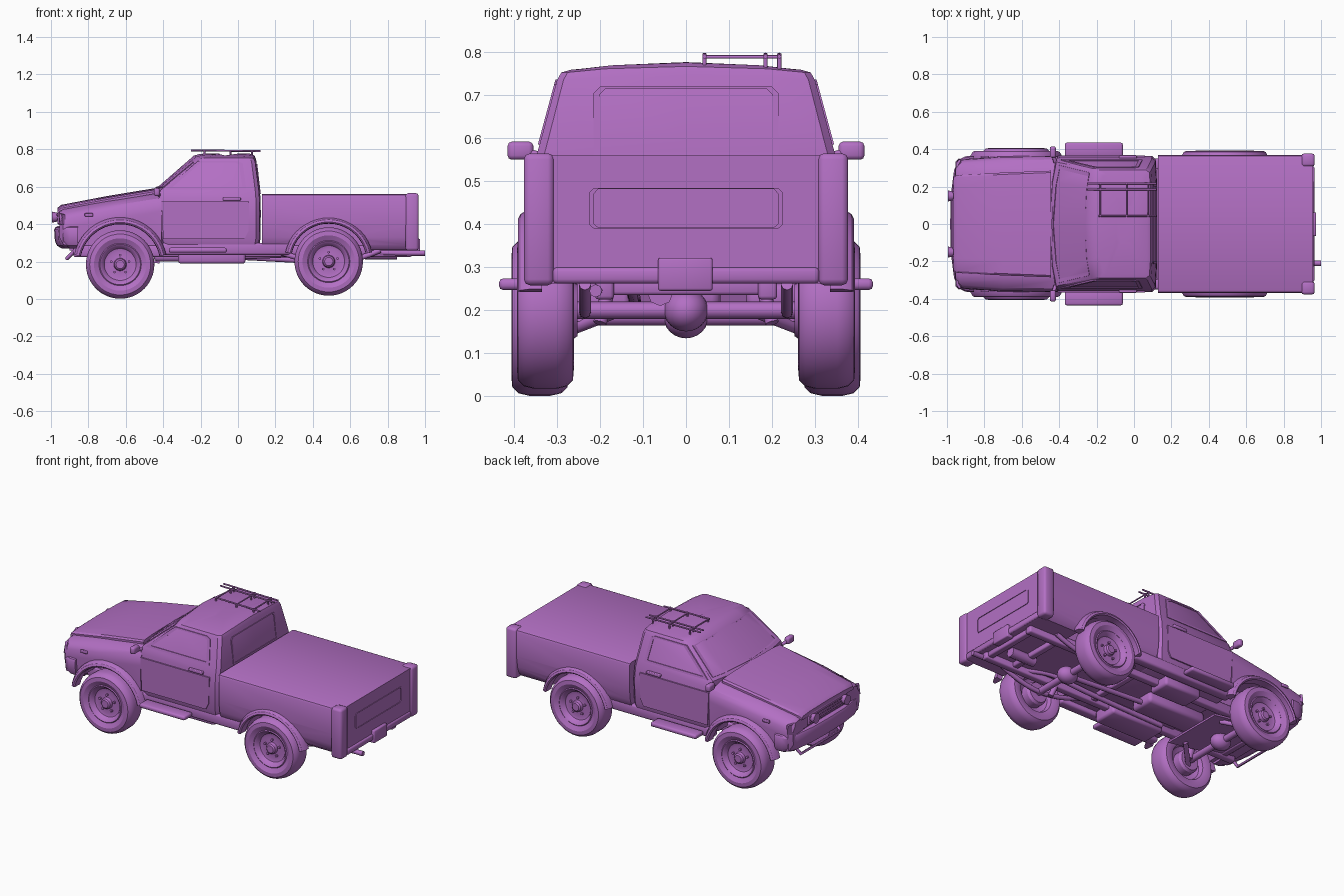
import bpy, bmesh
from math import sin, cos, pi, radians
from mathutils import Vector, Matrix

if "Cube" in bpy.data.objects:
    bpy.data.objects.remove(bpy.data.objects["Cube"])

paint = bpy.data.materials.new("purple")
paint.use_nodes = True
paint.diffuse_color = (0.45, 0.16, 0.55, 1)
paint.node_tree.nodes["Principled BSDF"].inputs["Base Color"].default_value = paint.diffuse_color


def finish(name, bm, angle=32):
    bmesh.ops.remove_doubles(bm, verts=bm.verts, dist=1e-5)
    bmesh.ops.recalc_face_normals(bm, faces=bm.faces)
    for f in bm.faces:
        f.smooth = True
    for e in bm.edges:
        e.smooth = len(e.link_faces) == 2 and e.calc_face_angle(0) < radians(angle)
    me = bpy.data.meshes.new(name)
    bm.to_mesh(me)
    bm.free()
    me.materials.append(paint)
    ob = bpy.data.objects.new(name, me)
    bpy.context.collection.objects.link(ob)
    return ob


def loft(name, rings, cap=True, closed=True):
    bm = bmesh.new()
    rows = [[bm.verts.new(p) for p in r] for r in rings]
    n = len(rows[0])
    pairs = list(zip(rows, rows[1:])) + ([] if closed else [(rows[-1], rows[0])])
    for a, b in pairs:
        for i in range(n):
            bm.faces.new((a[i], a[(i + 1) % n], b[(i + 1) % n], b[i]))
    if cap and closed:
        bm.faces.new(rows[0])
        bm.faces.new(rows[-1])
    return finish(name, bm)


def both(half):
    # complete a half ring across the centre plane
    return half + [(x, -y, z) for x, y, z in reversed(half) if y > 0]


def box(name, lo, hi, bevel=0.008):
    bm = bmesh.new()
    size = [b - a for a, b in zip(lo, hi)]
    mid = [(a + b) / 2 for a, b in zip(lo, hi)]
    bmesh.ops.create_cube(bm, size=1, matrix=Matrix.Translation(mid) @ Matrix.Diagonal((*size, 1)))
    if bevel:
        bmesh.ops.bevel(bm, geom=bm.edges[:], offset=bevel, segments=2, affect='EDGES', profile=0.5)
    return finish(name, bm, 50)


def lathe(name, profile, centre, side=1, steps=40):
    # profile of (radius, outward distance) turned about the y axis
    c = Vector(centre)
    rings = [[c + Vector((r * cos(2 * pi * i / steps), side * d, r * sin(2 * pi * i / steps)))
              for i in range(steps)] for r, d in profile]
    return loft(name, rings)


def tube(name, pts, r, smooth=False):
    cu = bpy.data.curves.new(name, 'CURVE')
    cu.dimensions = '3D'
    cu.bevel_depth, cu.bevel_resolution, cu.use_fill_caps = r, 2, True
    sp = cu.splines.new('NURBS' if smooth else 'POLY')
    sp.points.add(len(pts) - 1)
    for p, co in zip(sp.points, pts):
        p.co = (*co, 1)
    if smooth:
        sp.use_endpoint_u, sp.order_u = True, 3
    tmp = bpy.data.objects.new(name + "_path", cu)
    me = bpy.data.meshes.new_from_object(tmp)
    bm = bmesh.new()
    bm.from_mesh(me)
    bpy.data.objects.remove(tmp)
    bpy.data.meshes.remove(me)
    return finish(name, bm, 50)


def panel(name, pts, push, hole=0):
    # thin plate on a surface, or a frame when hole is the inner scale
    pts, push = [Vector(p) for p in pts], Vector(push)
    outer, back = [p + push for p in pts], [p - push for p in pts]
    if not hole:
        return loft(name, [back, outer])
    mid = sum(pts, Vector()) / len(pts)
    inner = [mid + (p - mid) * hole for p in pts]
    return loft(name, [back, outer, [p + push for p in inner], [p - push for p in inner]], closed=False)


def cut(ob, cutters):
    for c in cutters:
        m = ob.modifiers.new("cut", 'BOOLEAN')
        m.operation, m.object, m.solver = 'DIFFERENCE', c, 'EXACT'
    bpy.context.view_layer.update()
    ev = ob.evaluated_get(bpy.context.evaluated_depsgraph_get())
    bm = bmesh.new()
    bm.from_mesh(ev.to_mesh())
    name = ob.name
    for o in [ob] + cutters:
        bpy.data.objects.remove(o)
    return finish(name, bm)


def wells(x, z, r):
    return [lathe("well_cutter", [(r, -0.1), (r, 0.2)], (x, s * 0.3, z), s) for s in (1, -1)]


AXLES = {"front": (-0.63, 0.184, 0.34, 1.0), "rear": (0.485, 0.2, 0.327, 0.94)}


# Nose: fenders and engine bay
def nose_ring(x, top, w, bottom):
    return both([(x, 0, top), (x, 0.27, top - 0.012), (x, 0.3, top - 0.022), (x, w - 0.02, top - 0.04),
                 (x, w - 0.004, top - 0.065), (x, w, top - 0.11), (x, w - 0.008, bottom), (x, 0, bottom)])


nose = loft("front_fenders", [nose_ring(-0.955, 0.475, 0.325, 0.33), nose_ring(-0.935, 0.49, 0.345, 0.29),
                              nose_ring(-0.7, 0.535, 0.362, 0.27), nose_ring(-0.41, 0.58, 0.364, 0.27)])
cut(nose, wells(-0.63, 0.184, 0.222))


def hood_ring(x, z, w):
    return both([(x, 0, z), (x, w * 0.7, z - 0.003), (x, w - 0.01, z - 0.009),
                 (x, w, z - 0.018), (x, w, z - 0.03), (x, 0, z - 0.03)])


loft("hood", [hood_ring(-0.965, 0.487, 0.25), hood_ring(-0.945, 0.503, 0.262),
              hood_ring(-0.7, 0.55, 0.275), hood_ring(-0.445, 0.592, 0.285)])


# Cab, from sill to roof
def cab_ring(z, front, rear, w, sweep=0.035, crown=0):
    return both([(front, 0, z + crown), (front + sweep * 0.4, w * 0.65, z + crown * 0.6),
                 (front + sweep, w * 0.97, z), (front + sweep + 0.02, w, z), (rear - 0.025, w, z),
                 (rear - 0.006, w * 0.95, z), (rear, w * 0.65, z + crown * 0.6), (rear, 0, z + crown)])


loft("cab", [cab_ring(0.29, -0.43, 0.115, 0.348), cab_ring(0.32, -0.44, 0.12, 0.357),
             cab_ring(0.46, -0.45, 0.122, 0.363), cab_ring(0.54, -0.455, 0.12, 0.354),
             cab_ring(0.58, -0.45, 0.117, 0.342), cab_ring(0.735, -0.26, 0.097, 0.3, crown=0.01),
             cab_ring(0.753, -0.235, 0.088, 0.29, crown=0.014), cab_ring(0.76, -0.2, 0.07, 0.265, crown=0.016),
             cab_ring(0.767, -0.1, 0.0, 0.1, 0.01, 0.01)])
panel("windshield_frame", [(-0.438, 0, 0.592), (-0.42, 0.22, 0.592), (-0.4, 0.315, 0.592), (-0.235, 0.275, 0.728),
                           (-0.25, 0.18, 0.734), (-0.258, 0, 0.738), (-0.25, -0.18, 0.734), (-0.235, -0.275, 0.728),
                           (-0.4, -0.315, 0.592), (-0.42, -0.22, 0.592)], (-0.004, 0, 0.004), 0.93)
panel("rear_window_frame", [(0.118, -0.215, 0.56), (0.118, 0.215, 0.56), (0.101, 0.215, 0.705), (0.1, 0.2, 0.72),
                            (0.1, -0.2, 0.72), (0.101, -0.215, 0.705)], (0.004, 0, 0), 0.93)


def cab_side(z):
    return 0.342 - (z - 0.58) * 0.271


# Doors, windows, mirrors and steps on each side
for side, s in (("left", 1), ("right", -1)):
    out = (0, 0.004 * s, 0)
    panel(side + "_door", [(x, s * 0.361, z) for x, z in ((-0.4, 0.32), (0.035, 0.32), (0.055, 0.36), (0.06, 0.52),
                                                         (-0.41, 0.52))], out)
    window = [(-0.39, 0.585), (-0.215, 0.737), (0.0, 0.737), (0.025, 0.725), (0.045, 0.585)]
    panel(side + "_window_frame", [(x, s * cab_side(z), z) for x, z in window], out, 0.86)
    box(side + "_door_handle", (-0.08, s * 0.358 - 0.01, 0.525), (0.015, s * 0.358 + 0.01, 0.543), 0.004)
    box(side + "_mirror", (-0.45, s * 0.385 - 0.03, 0.55), (-0.418, s * 0.385 + 0.03, 0.592), 0.01)
    tube(side + "_mirror_arm", [(-0.42, s * 0.33, 0.555), (-0.432, s * 0.37, 0.567)], 0.01)
    box(side + "_side_step", (-0.37, s * 0.395 - 0.04, 0.247), (-0.06, s * 0.395 + 0.04, 0.274), 0.01)
    box(side + "_sill", (-0.42, s * 0.32 - 0.03, 0.235), (0.28, s * 0.32 + 0.03, 0.3), 0.012)
    box(side + "_side_marker", (-0.82, s * 0.358 - 0.006, 0.44), (-0.775, s * 0.358 + 0.006, 0.458), 0.004)
    # lamps
    panel(side + "_headlight", [(-0.955, s * 0.19, 0.395), (-0.948, s * 0.33, 0.395), (-0.93, s * 0.348, 0.4),
                                (-0.93, s * 0.343, 0.45), (-0.945, s * 0.32, 0.455), (-0.955, s * 0.19, 0.465)],
          (-0.006, 0.003 * s, 0))
    bm = bmesh.new()
    bmesh.ops.create_cone(bm, cap_ends=True, segments=20, radius1=0.03, radius2=0.022, depth=0.035,
                          matrix=Matrix.Translation((-0.978, s * 0.15, 0.437)) @ Matrix.Rotation(pi / 2, 4, 'Y'))
    finish(side + "_round_lamp", bm)
    # tail posts
    box(side + "_tail_post", (0.895, s * 0.342 - 0.035, 0.258), (0.966, s * 0.342 + 0.035, 0.565), 0.014)
    # chassis
    box(side + "_frame_rail", (-0.88, s * 0.19 - 0.022, 0.225), (0.93, s * 0.19 + 0.022, 0.285))
    tube(side + "_leaf_spring", [(0.2, s * 0.235, 0.26), (0.35, s * 0.235, 0.2), (0.6, s * 0.235, 0.19),
                                 (0.76, s * 0.235, 0.26)], 0.014, True)
    tube(side + "_shock", [(0.44, s * 0.2, 0.17), (0.4, s * 0.17, 0.29)], 0.016)
    tube(side + "_front_spring", [(-0.6, s * 0.24, 0.17), (-0.63, s * 0.22, 0.35)], 0.022)
    tube(side + "_control_arm", [(-0.63, s * 0.28, 0.15), (-0.5, s * 0.15, 0.2)], 0.014)

    # wheels and flares
    for end, (x, z, y, k) in AXLES.items():
        tyre = [(0.001, 0.055), (0.022, 0.055), (0.03, 0.048), (0.034, 0.03), (0.07, 0.026), (0.085, 0.03),
                (0.098, 0.05), (0.108, 0.056), (0.113, 0.052), (0.14, 0.066), (0.163, 0.064), (0.177, 0.05),
                (0.183, 0.025), (0.183, -0.025), (0.177, -0.05), (0.163, -0.064), (0.14, -0.066),
                (0.11, -0.055), (0.1, -0.03), (0.06, -0.01), (0.001, -0.01)]
        lathe(f"{end}_{side}_wheel", tyre, (x, s * y, z), s, 48)
        for i in range(5):
            a = 2 * pi * i / 5 + pi / 2
            lathe(f"{end}_{side}_lug_nut", [(0.007, 0.02), (0.007, 0.04), (0.003, 0.042)],
                  (x + 0.05 * cos(a), s * y, z + 0.05 * sin(a)), s, 8)
        lathe(f"{end}_{side}_brake_drum", [(0.06, -0.075), (0.07, -0.06), (0.07, 0)], (x, s * y, z), s, 24)
        section = [(0.215, 0.335), (0.217, 0.385), (0.225, 0.391), (0.238, 0.385), (0.252, 0.362), (0.252, 0.335)]
        arc = [radians(12 + 156 * i / 20) for i in range(21)]
        loft(f"{end}_{side}_flare", [[(x + k * r * cos(a), s * w, z + k * r * sin(a)) for r, w in section]
                                     for a in arc])

# Front face and bumper
box("grille", (-0.966, -0.185, 0.4), (-0.94, 0.185, 0.468), 0.006)
for z in (0.417, 0.434, 0.451):
    box("grille_slat", (-0.971, -0.175, z - 0.004), (-0.95, 0.175, z + 0.004), 0.002)
loft("front_bumper", [both([(-0.983 + d, 0, z), (-0.98 + d, 0.15, z), (-0.962 + d, 0.29, z), (-0.935 + d, 0.345 - d, z),
                            (-0.9, 0.362 - d, z), (-0.855, 0.364 - d, z), (-0.855, 0, z)])
                      for z, d in ((0.27, 0.04), (0.285, 0.015), (0.31, 0.004), (0.37, 0), (0.382, 0.006), (0.39, 0.02))])
tube("front_tow_bar", [(-0.86, -0.2, 0.27), (-0.915, -0.19, 0.215), (-0.915, 0.19, 0.215), (-0.86, 0.2, 0.27)], 0.01)
panel("skid_plate", [(-0.9, -0.2, 0.265), (-0.9, 0.2, 0.265), (-0.42, 0.2, 0.195), (-0.42, -0.2, 0.195)], (0, 0, 0.006))

# Bed with flat cover
bed_half = [(0, 0.56), (0.352, 0.56), (0.363, 0.555), (0.368, 0.545), (0.368, 0.4), (0.36, 0.33),
            (0.345, 0.285), (0.32, 0.262), (0, 0.262)]
bed = loft("bed", [both([(x, y, z) for y, z in bed_half]) for x in (0.127, 0.956)])
cut(bed, wells(0.485, 0.2, 0.205))
panel("tailgate_frame", [(0.956, y, z) for y, z in ((-0.215, 0.39), (0.215, 0.39), (0.226, 0.4), (0.226, 0.472),
                                                   (0.215, 0.484), (-0.215, 0.484), (-0.226, 0.472), (-0.226, 0.4))],
      (0.004, 0, 0), 0.95)
box("rear_bumper", (0.93, -0.31, 0.262), (0.965, 0.31, 0.3), 0.01)
box("hitch_plate", (0.93, -0.065, 0.245), (0.974, 0.062, 0.322), 0.006)
tube("exhaust_pipe", [(-0.3, -0.12, 0.22), (0.3, -0.12, 0.23), (0.5, -0.13, 0.27), (0.7, -0.21, 0.245),
                      (1.0, -0.21, 0.245)], 0.015, True)
tube("muffler", [(0.68, -0.06, 0.24), (0.85, -0.06, 0.24)], 0.03)

# Driveline and underbody
for end, (x, z, y, k) in AXLES.items():
    tube(end + "_axle", [(x, -y, z), (x, y, z)], 0.02)
    bm = bmesh.new()
    bmesh.ops.create_uvsphere(bm, u_segments=20, v_segments=12, radius=0.052,
                              matrix=Matrix.Translation((x, 0, z)) @ Matrix.Diagonal((1.2, 1, 0.95, 1)))
    finish(end + "_differential", bm)
tube("drive_shaft", [(-0.1, 0, 0.23), (0.45, 0, 0.2)], 0.015)
box("floor_pan", (-0.43, -0.3, 0.262), (0.13, 0.3, 0.3))
box("gearbox", (-0.45, -0.08, 0.2), (-0.05, 0.08, 0.27), 0.02)
box("fuel_tank", (-0.32, -0.29, 0.188), (0.04, -0.13, 0.262), 0.015)
box("battery_box", (-0.25, 0.14, 0.2), (0.0, 0.28, 0.262), 0.015)
for x in (-0.8, 0.15, 0.72, 0.9):
    box("cross_member", (x - 0.02, -0.19, 0.235), (x + 0.02, 0.19, 0.275))

# Roof rack, offset to the left
for y, x in ((0.043, -0.19), (0.185, -0.25), (0.217, -0.25)):
    tube("rack_rail", [(x, y, 0.794), (0.12, y, 0.79)], 0.005)
for x in (-0.18, -0.04, 0.075):
    tube("rack_bar", [(x, 0.04, 0.789), (x, 0.22, 0.789)], 0.004)
    for y in (0.043, 0.185, 0.217):
        tube("rack_foot", [(x, y, 0.755), (x, y, 0.797)], 0.005)
